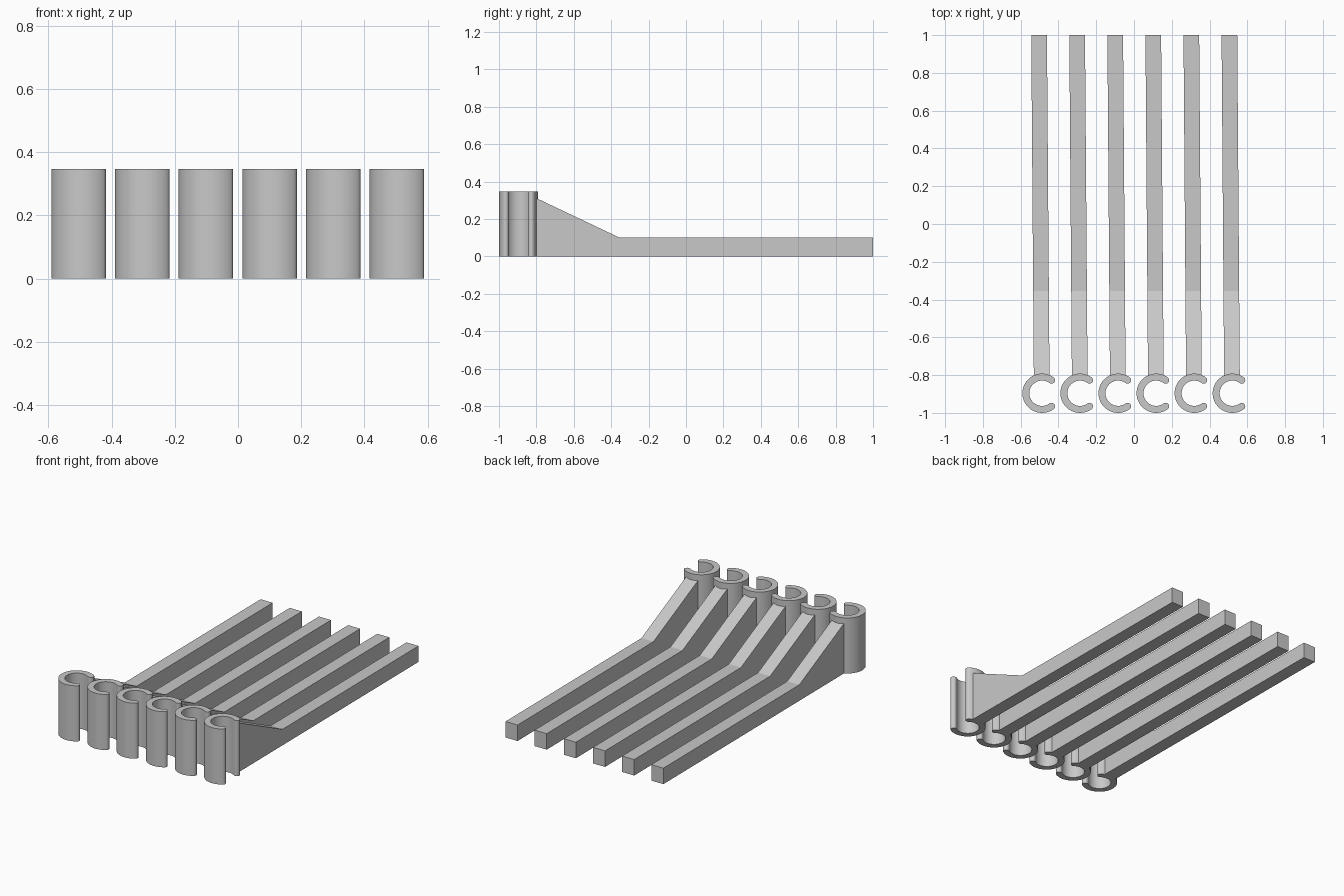
import bpy, bmesh, math
from mathutils import Vector

if "Cube" in bpy.data.objects:
    bpy.data.objects.remove(bpy.data.objects["Cube"])

PITCH = 0.2015            # spacing between the six identical pieces
FIRST_X = -0.487          # centre of the first clip
CLIP_Y = -0.896
R_OUT, R_IN, CLIP_H = 0.104, 0.067, 0.347
OPENING = math.radians(54)
ARM_W = 0.083

grey = bpy.data.materials.new("plain grey")
grey.diffuse_color = (0.58, 0.58, 0.58, 1)
grey.use_nodes = True
grey.node_tree.nodes["Principled BSDF"].inputs["Base Color"].default_value = grey.diffuse_color


def extrude_profile(name, points, direction):
    """Fill a closed outline and extrude it along a vector."""
    bm = bmesh.new()
    face = bm.faces.new([bm.verts.new(p) for p in points])
    out = bmesh.ops.extrude_face_region(bm, geom=[face], use_keep_orig=True)
    moved = [g for g in out["geom"] if isinstance(g, bmesh.types.BMVert)]
    bmesh.ops.translate(bm, verts=moved, vec=Vector(direction))
    bmesh.ops.recalc_face_normals(bm, faces=bm.faces)
    mesh = bpy.data.meshes.new(name)
    bm.to_mesh(mesh)
    bm.free()
    mesh.materials.append(grey)
    obj = bpy.data.objects.new(name, mesh)
    bpy.context.collection.objects.link(obj)
    return obj


def arc(cx, cy, r, a0, a1, n):
    return [(cx + r * math.cos(a0 + (a1 - a0) * i / n),
             cy + r * math.sin(a0 + (a1 - a0) * i / n), 0) for i in range(n + 1)]


def clip_outline(cx, cy):
    """C-shaped outline, open towards +x, with rounded tips."""
    a, b = OPENING, 2 * math.pi - OPENING
    mid, tip = (R_OUT + R_IN) / 2, (R_OUT - R_IN) / 2
    pts = arc(cx, cy, R_OUT, a, b, 48)
    pts += arc(cx + mid * math.cos(b), cy + mid * math.sin(b), tip, b, b + math.pi, 10)[1:-1]
    pts += arc(cx, cy, R_IN, b, a, 48)
    pts += arc(cx + mid * math.cos(a), cy + mid * math.sin(a), tip,
               a + math.pi, a + 2 * math.pi, 10)[1:-1]
    return pts


# Side outline of the arm: long flat bar with a ramp rising to the clip
ARM_SIDE = [(-0.823, 0), (1.0, 0), (1.0, 0.1), (-0.355, 0.1), (-0.823, 0.322)]

for i in range(6):
    x = FIRST_X + i * PITCH

    # C-shaped clip
    clip = extrude_profile(f"clip_{i + 1}", clip_outline(x, CLIP_Y), (0, 0, CLIP_H))
    bpy.context.view_layer.objects.active = clip
    clip.select_set(True)
    bpy.ops.object.shade_smooth_by_angle(angle=math.radians(35))
    clip.select_set(False)

    # Arm, leaning very slightly sideways along its length
    side = [(x - 0.002 - ARM_W / 2 - 0.0075 * (y + 0.79), y, z) for y, z in ARM_SIDE]
    extrude_profile(f"arm_{i + 1}", side, (ARM_W, 0, 0))
